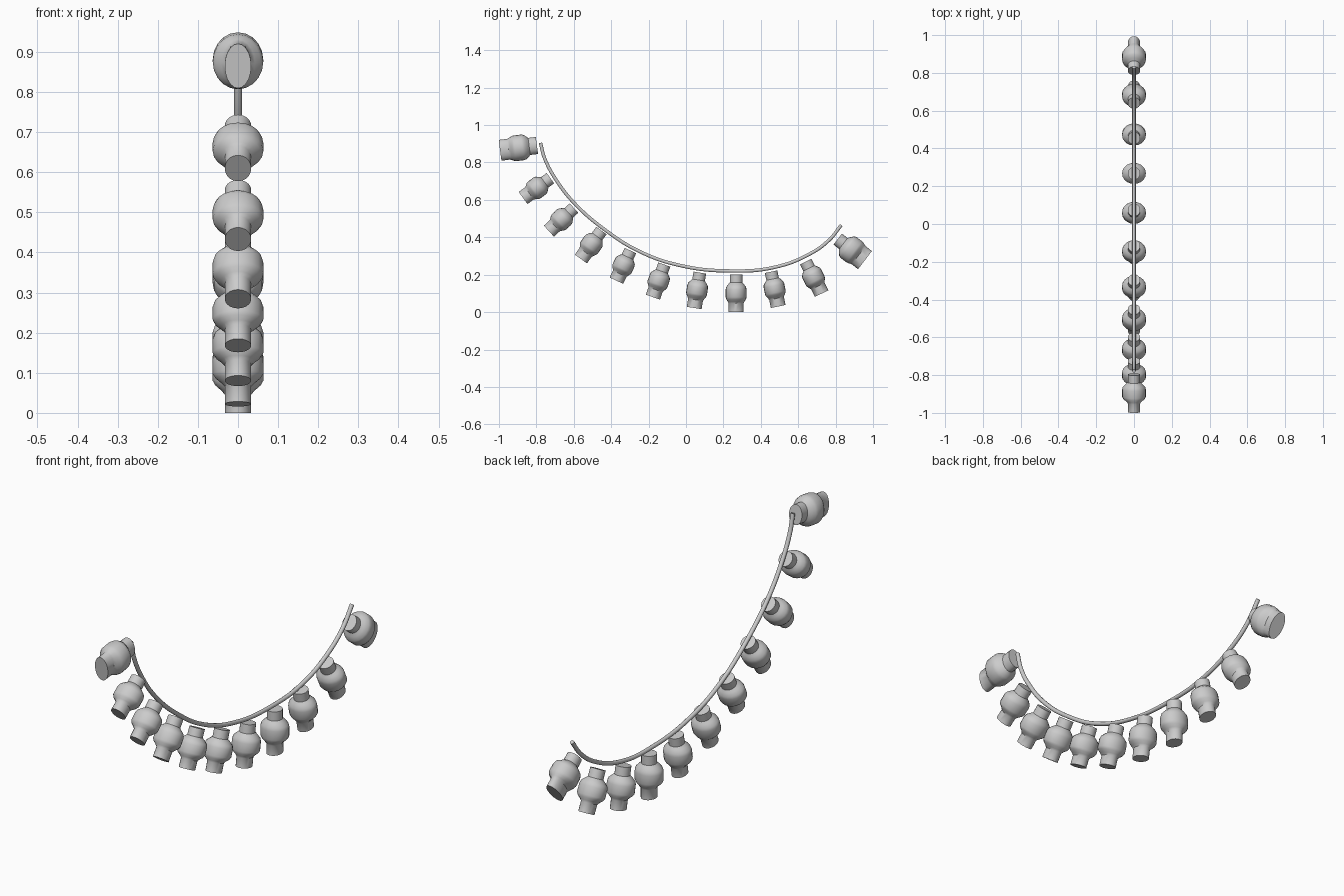
import bpy, bmesh, math
from mathutils import Vector

if "Cube" in bpy.data.objects:
    bpy.data.objects.remove(bpy.data.objects["Cube"])

# Cable: sagging round wire in the y-z plane
path = [(-.778, .905), (-.757, .825), (-.69, .70), (-.59, .575), (-.44, .445),
        (-.25, .325), (-.035, .25), (.235, .22), (.475, .24), (.66, .31),
        (.765, .385), (.83, .465)]
cu = bpy.data.curves.new("cable", 'CURVE')
cu.dimensions = '3D'
cu.bevel_depth = .0095
cu.bevel_resolution = 3
cu.use_fill_caps = True
cu.resolution_u = 8
sp = cu.splines.new('BEZIER')
sp.bezier_points.add(len(path) - 1)
for bp, (y, z) in zip(sp.bezier_points, path):
    bp.co = (0, y, z)
    bp.handle_left_type = bp.handle_right_type = 'AUTO'
cable = bpy.data.objects.new("cable", cu)
bpy.context.collection.objects.link(cable)

# Bulb profile: (fraction of length, radius across x, zone)
PROFILE = [(0, .033, 0), (.21, .033, 0), (.26, .045, 1), (.33, .059, 1),
           (.40, .063, 1), (.60, .063, 1), (.66, .056, 1), (.72, .042, 1),
           (.77, .033, 2), (1, .033, 2)]
SEG = 20


def bulb(name, top, bottom, widths=(.034, .056, .04)):
    """Lathed bulb from socket end to tip; widths = in-plane neck, bulge, base."""
    a, b = Vector((0, *top)), Vector((0, *bottom))
    d = (b - a).normalized()
    side = d.cross(Vector((1, 0, 0)))
    neck, bulge, base = widths
    bm = bmesh.new()
    rings = []
    for t, r, zone in PROFILE:
        if zone == 1:
            end = neck if t < .5 else base
            w = end + (bulge - end) * (r - .033) / .03
        else:
            w = neck if zone == 0 else base
        c = a.lerp(b, t)
        rings.append([bm.verts.new(c + Vector((r * math.cos(k), 0, 0)) + side * (w * math.sin(k)))
                      for k in (2 * math.pi * i / SEG for i in range(SEG))])
    for p, q in zip(rings, rings[1:]):
        for i in range(SEG):
            j = (i + 1) % SEG
            bm.faces.new((p[i], p[j], q[j], q[i]))
    bm.faces.new(rings[0])
    bm.faces.new(rings[-1])
    bmesh.ops.recalc_face_normals(bm, faces=bm.faces)
    me = bpy.data.meshes.new(name)
    bm.to_mesh(me)
    bm.free()
    ob = bpy.data.objects.new(name, me)
    bpy.context.collection.objects.link(ob)
    bpy.ops.object.select_all(action='DESELECT')
    ob.select_set(True)
    bpy.context.view_layer.objects.active = ob
    bpy.ops.object.shade_smooth_by_angle(angle=math.radians(40))


# Bulbs hanging below the cable
hanging = [((-.725, .716), (-.871, .61)), ((-.599, .556), (-.733, .433)),
           ((-.452, .436), (-.562, .284)), ((-.297, .329), (-.372, .168)),
           ((-.116, .254), (-.177, .08)), ((.074, .211), (.044, .022)),
           ((.268, .20), (.268, 0)), ((.455, .216), (.493, .03)),
           ((.64, .27), (.725, .099))]
for n, (top, bottom) in enumerate(hanging):
    bulb(f"bulb_{n + 1}", top, bottom)

# Larger bulbs at the two cable ends, flared in the plane of the string
bulb("end_bulb_front", (-.797, .891), (-.994, .865), (.046, .069, .056))
bulb("end_bulb_back", (.811, .39), (.957, .278), (.037, .07, .061))
